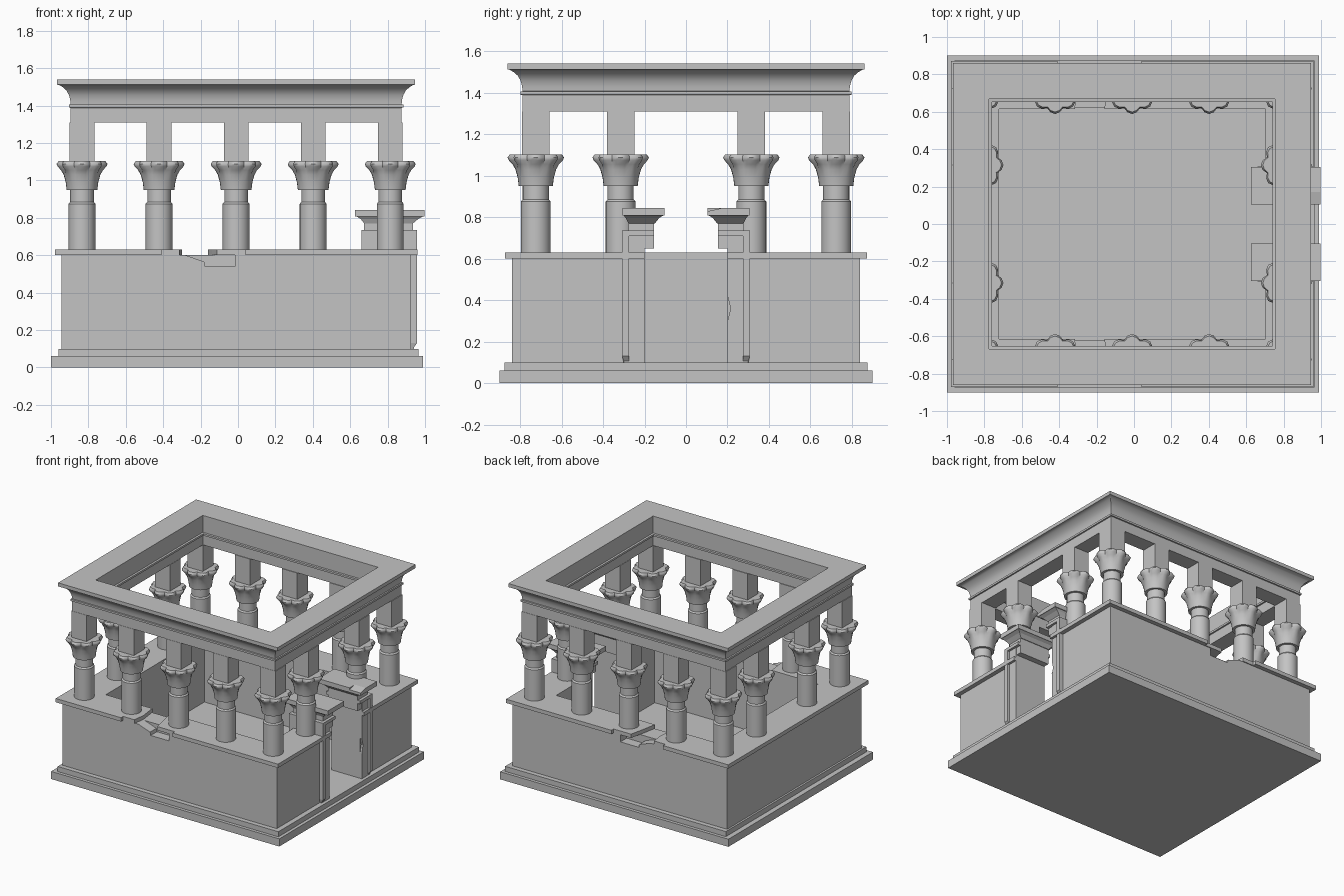
import bpy, bmesh, math

if "Cube" in bpy.data.objects:
    bpy.data.objects.remove(bpy.data.objects["Cube"])

stone = bpy.data.materials.new("grey_stone")
stone.use_nodes = True
GREY = (0.55, 0.55, 0.55, 1)
stone.diffuse_color = GREY
stone.node_tree.nodes["Principled BSDF"].inputs["Base Color"].default_value = GREY

CX = -0.01               # centre of the walls and columns
HX, HY = 0.824, 0.727    # half size of the column line


def finish(name, bm, smooth=False):
    bmesh.ops.recalc_face_normals(bm, faces=bm.faces)
    mesh = bpy.data.meshes.new(name)
    bm.to_mesh(mesh)
    bm.free()
    mesh.materials.append(stone)
    ob = bpy.data.objects.new(name, mesh)
    bpy.context.collection.objects.link(ob)
    if smooth:
        bpy.ops.object.select_all(action='DESELECT')
        ob.select_set(True)
        bpy.context.view_layer.objects.active = ob
        bpy.ops.object.shade_smooth_by_angle(angle=math.radians(35))
    return ob


def loft(name, rings, loop=False, smooth=False):
    """Skin a list of closed point rings; loop joins last to first."""
    bm = bmesh.new()
    vs = [[bm.verts.new(p) for p in ring] for ring in rings]
    n = len(vs[0])
    pairs = list(zip(vs, vs[1:])) + ([(vs[-1], vs[0])] if loop else [])
    for a, b in pairs:
        for i in range(n):
            j = (i + 1) % n
            bm.faces.new((a[i], a[j], b[j], b[i]))
    if not loop:
        bm.faces.new(vs[0])
        bm.faces.new(vs[-1])
    return finish(name, bm, smooth)


def rect(x0, x1, y0, y1, z):
    return [(x0, y0, z), (x1, y0, z), (x1, y1, z), (x0, y1, z)]


def box(name, x0, x1, y0, y1, z0, z1):
    return loft(name, [rect(x0, x1, y0, y1, z0), rect(x0, x1, y0, y1, z1)])


def frame(name, profile, smooth=False):
    """Sweep a closed (offset, z) profile round the column line."""
    rings = [rect(CX - HX - d, CX + HX + d, -HY - d, HY + d, z) for d, z in profile]
    return loft(name, rings, True, smooth)


def prism(name, xz, y0, y1):
    return loft(name, [[(x, y, z) for x, z in xz] for y in (y0, y1)])


def cut(ob, cutters):
    for c in cutters:
        mod = ob.modifiers.new("cut", 'BOOLEAN')
        mod.operation = 'DIFFERENCE'
        mod.solver = 'EXACT'
        mod.object = c
        bpy.context.view_layer.objects.active = ob
        bpy.ops.object.modifier_apply(modifier=mod.name)
        bpy.data.objects.remove(c)


# Stepped base
box("base_slab", -1, 0.99, -0.9, 0.9, 0, 0.06)
box("base_step", -0.96, 0.965, -0.875, 0.875, 0.06, 0.1)

# Screen wall with a doorway and broken outer edges
wall = frame("wall", [(0.111, 0.09), (0.111, 0.6), (-0.108, 0.6), (-0.108, 0.09)])
cutters = [box("door_cutter", 0.5, 1.1, -0.2, 0.2, 0.1, 0.8)]
chip = [(-0.28, 0.62), (-0.28, 0.6), (-0.18, 0.565), (-0.175, 0.54),
        (-0.015, 0.54), (-0.015, 0.62)]
for s in (-1, 1):
    cutters.append(prism("chip_cutter", chip, s * 0.76, s * 0.9))
cut(wall, cutters)

# Wall coping, broken through on the front and back
coping = frame("wall_coping", [(0.145, 0.6), (0.145, 0.63), (-0.112, 0.63), (-0.112, 0.6)])
cutters = [box("door_cutter", 0.5, 1.1, -0.2, 0.2, 0.5, 0.8)]
for s in (-1, 1):
    gap = [(-0.32, 0.9), (-0.30, 0.75), (-0.33, 0.5), (-0.18, 0.5), (-0.14, 0.72), (-0.1, 0.9)]
    cutters.append(loft("gap_cutter", [[(x, s * y, z) for x, y in gap] for z in (0.55, 0.7)]))
    cutters.append(box("lip_cutter", -0.41, 0.04, s * 0.845, s * 0.95, 0.55, 0.7))
cut(coping, cutters)

# Door jambs with the two stubs of a broken lintel
for s, side in ((-1, "right"), (1, "left")):
    jamb = box(side + "_jamb", 0.675, 0.94, s * 0.2, s * 0.3, 0.1, 0.735)
    if s > 0:
        wedge = [(0.19, 0.26), (0.215, 0.36), (0.19, 0.46)]
        cut(jamb, [loft("wedge_cutter", [[(x, y, z) for y, z in wedge] for x in (0.8, 1.1)])])
    loft(side + "_jamb_moulding", [rect(0.675, 0.935, s * 0.275, s * 0.3, 0.1),
                                   rect(0.66, 0.957, s * 0.275, s * 0.308, 0.13),
                                   rect(0.66, 0.957, s * 0.275, s * 0.308, 0.735)])
    box(side + "_head_moulding", 0.66, 0.957, s * 0.155, s * 0.308, 0.71, 0.735)
    box(side + "_head_block", 0.675, 0.935, s * 0.155, s * 0.278, 0.65, 0.79)
    loft(side + "_lintel_cove", [rect(0.675, 0.935, s * 0.15, s * 0.278, 0.77),
                                 rect(0.655, 0.965, s * 0.13, s * 0.29, 0.795),
                                 rect(0.632, 0.99, s * 0.11, s * 0.3, 0.808)])
    lintel = box(side + "_lintel_stub", 0.625, 0.997, s * 0.104, s * 0.305, 0.807, 0.843)
    if s > 0:
        nick = [(0.09, 0.825), (0.09, 0.86), (0.17, 0.86), (0.17, 0.843)]
        cut(lintel, [loft("nick_cutter", [[(x, y, z) for y, z in nick] for x in (0.9, 1.1)])])


# Columns: shaft, neck, lobed capital, square block
def circle(x, y, r, z, lobe=0.0, n=32):
    """Ring of points; lobe pulls in the valleys between eight petals."""
    pts = []
    for i in range(n):
        a = 2 * math.pi * i / n
        k = r * (1 - lobe * (1 - abs(math.cos(4 * a))))
        pts.append((x + k * math.cos(a), y + k * math.sin(a), z))
    return pts


SHAFT = [(0.072, 0.62), (0.072, 0.875), (0.063, 0.885), (0.063, 0.96)]
BELL = [(0.082, 0.95, 0), (0.087, 0.99, 0), (0.098, 1.03, 0.03), (0.112, 1.055, 0.1),
        (0.131, 1.075, 0.14), (0.136, 1.088, 0.15), (0.125, 1.103, 0.13)]


def column(x, y):
    loft("column_shaft", [circle(x, y, r, z) for r, z in SHAFT], smooth=True)
    loft("column_capital", [circle(x, y, r, z, 1.2 * w) for r, z, w in BELL], smooth=True)
    h = 0.066
    box("column_block", x - h, x + h, y - h, y + h, 1.09, 1.31)


for s in (-1, 1):
    for i in range(-2, 3):
        column(CX + i * HX / 2, s * 0.724)
    for x in (CX - HX, CX + HX):
        column(x, s * 0.315)

# Entablature: plain beam, bead, and hollow cornice
frame("entablature", [(-0.064, 1.31), (0.061, 1.31), (0.061, 1.388), (0.07, 1.39), (0.07, 1.405),
                      (0.061, 1.407), (0.063, 1.43), (0.07, 1.457), (0.084, 1.482),
                      (0.105, 1.5), (0.122, 1.51), (0.133, 1.512), (0.133, 1.54),
                      (-0.06, 1.54), (-0.06, 1.407), (-0.074, 1.405), (-0.074, 1.39),
                      (-0.064, 1.388)], smooth=True)
